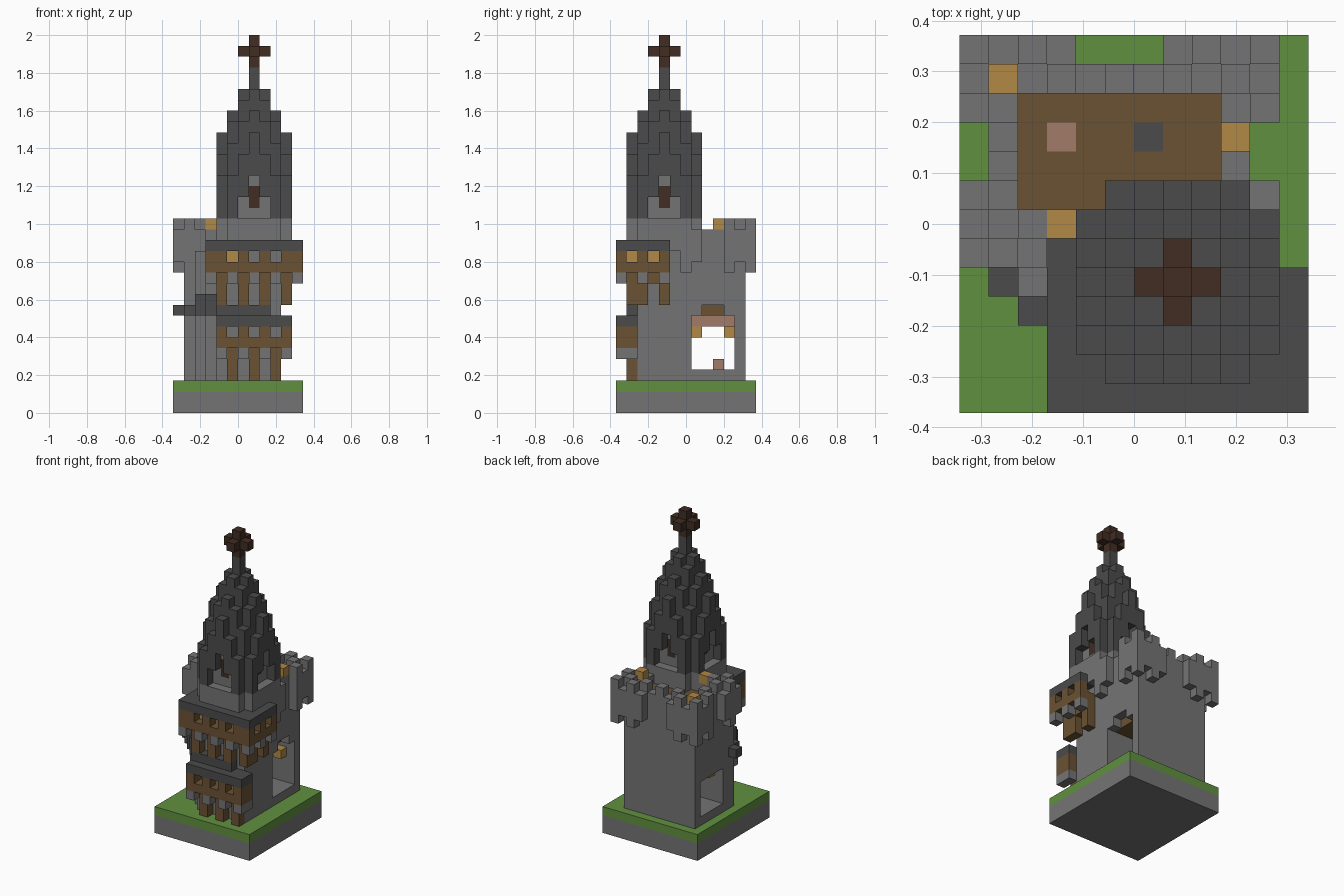
import bpy
import bmesh
from mathutils import Vector

cube = bpy.data.objects.get("Cube")
if cube:
    bpy.data.objects.remove(cube, do_unlink=True)

UNIT = 2 / 35
ORIGIN = Vector((-6 * UNIT, -6.5 * UNIT, 0))

COLOURS = {
    "stone_grey": (0.175, 0.175, 0.175),
    "slate_dark": (0.07, 0.07, 0.07),
    "grass_green": (0.12, 0.28, 0.05),
    "timber_brown": (0.145, 0.085, 0.033),
    "lamp_gold": (0.44, 0.25, 0.06),
    "dark_wood": (0.053, 0.026, 0.017),
    "clay_pink": (0.36, 0.2, 0.14),
}

PARTS = {
    "base_slab": "stone_grey",
    "lawn": "grass_green",
    "tower_wall": "stone_grey",
    "battlements": "stone_grey",
    "turret": "stone_grey",
    "corbels": "stone_grey",
    "spire": "slate_dark",
    "balcony_roofs": "slate_dark",
    "chimney": "slate_dark",
    "tower_deck": "timber_brown",
    "balcony_rails": "timber_brown",
    "balcony_struts": "timber_brown",
    "lamps": "lamp_gold",
    "finial_cross": "dark_wood",
    "spire_windows": "dark_wood",
    "clay_trim": "clay_pink",
}

cells = {}


def span(v):
    return range(v[0], v[1] + 1) if isinstance(v, tuple) else (v,)


def fill(part, xs, ys, zs):
    """Fill an inclusive range of blocks; a part of None carves them away."""
    for x in span(xs):
        for y in span(ys):
            for z in span(zs):
                if part:
                    cells[x, y, z] = part
                else:
                    cells.pop((x, y, z), None)


# Ground
fill("base_slab", (0, 11), (0, 12), (0, 1))
fill("lawn", (0, 11), (0, 12), 2)

# Main tower with a stepped front left corner
for x in range(1, 10):
    front = max(2, 6 - x)
    fill("tower_wall", x, (front, 11), (3, 14))
    fill("tower_wall", x, (5, 11), (15, 16))

# Hollow room with an archway on each side
fill(None, (2, 8), (7, 10), (4, 8))
fill(None, 1, (7, 10), (4, 7))
fill(None, 9, (7, 10), (4, 8))
fill(None, 9, (8, 9), 9)
fill("tower_deck", (2, 8), (7, 10), 9)
fill("clay_trim", 2, (7, 10), 8)
fill("clay_trim", 3, 9, 4)
fill("lamps", 8, 10, 7)
fill("lamps", 2, (7, 10), 7)
fill(None, 2, (8, 9), 7)

# Sunken roof deck
fill(None, (2, 8), (7, 10), (16, 17))
fill("tower_deck", (2, 8), (7, 10), 15)
fill("clay_trim", 3, 9, 15)
fill("chimney", 6, 9, 15)

# Overhanging corners and alternating merlons
corners = [(0, y) for y in (5, 6, 7, 10, 11, 12)]
corners += [(10, y) for y in (6, 7, 10, 11)]
corners += [(x, 12) for x in (1, 2, 3, 7, 8, 9, 10)]
for x, y in corners:
    fill("battlements", x, y, (13 + (x + y) % 2, 16))
rim = corners + [(x, y) for x in range(1, 10) for y in range(5, 12)
                 if x in (1, 9) or y in (5, 6, 11)]
for x, y in rim:
    if (x + y) % 2 == 0:
        fill("battlements", x, y, 17)

# Round turret below the spire
for x in range(4, 11):
    for y in range(1, 8):
        if abs(x - 7) + abs(y - 4) < 6:
            fill("turret", x, y, (16, 17))

# Upper balcony: rail with gaps, corbels, struts and roof
fill("balcony_rails", (3, 11), 0, (13, 14))
for x in (3, 11):
    fill("balcony_rails", x, (0, 4), (13, 14))
    for y in (1, 3):
        fill(None, x, y, 14)
    for y in (0, 2, 4):
        fill("corbels", x, y, 12)
fill("balcony_rails", (4, 10), 1, 13)
fill("balcony_rails", 10, (1, 4), 13)
for x in (5, 7, 9):
    fill(None, x, 0, 14)
    fill("corbels", x, 0, 12)
fill("balcony_struts", (4, 10), 1, 12)
fill("balcony_struts", 10, (1, 4), 12)
for x in (4, 6, 8, 10):
    fill("balcony_struts", x, 1, (10, 11))
for y in (2, 4):
    fill("balcony_struts", 10, y, (10, 11))
fill("lamps", 5, 1, 14)
fill("lamps", 10, 3, 14)
fill(None, 3, 5, (15, 17))
fill("balcony_roofs", (3, 11), (0, 4), 15)
fill("balcony_roofs", 3, 5, 15)
fill("turret", (4, 10), 5, 15)

# Lower balcony
fill("balcony_rails", (4, 10), 0, (6, 7))
fill("balcony_rails", (4, 10), 1, 6)
for x in (4, 10):
    fill("balcony_rails", x, 1, 7)
for x in (5, 7, 9):
    fill(None, x, 0, 7)
    fill("balcony_struts", x, 1, (3, 5))
for x in (4, 6, 8, 10):
    fill("corbels", x, (0, 1), 5)
fill("balcony_roofs", (4, 10), (0, 1), 8)
fill("balcony_roofs", (4, 8), 1, 9)

# Awning that follows the stepped corner
for x in range(4):
    fill("balcony_roofs", x, 5 - x, 9)
fill("balcony_roofs", 2, 3, 10)
fill("balcony_roofs", 3, 2, 10)

# Spire: column tops fall away from the centre
TOPS = {(0, 0): 31, (1, 0): 29, (1, 1): 28, (2, 0): 27, (2, 1): 26,
        (2, 2): 24, (3, 0): 25, (3, 1): 23, (3, 2): 21}
for dx in range(-3, 4):
    for dy in range(-3, 4):
        far, near = sorted((abs(dx), abs(dy)), reverse=True)
        if (far, near) not in TOPS:
            continue
        x, y = 7 + dx, 4 + dy
        bottom = 18
        if far == 3:
            bottom += (4, 2, 0)[near]
        fill("spire", x, y, (bottom, TOPS[far, near]))
        # Gabled window in the middle of each side
        if far == 2 and near < 2:
            fill("turret", x, y, (18, 21 if near == 0 else 19))
            if near == 0:
                fill("spire_windows", x, y, (19, 20))

# Cross on top
fill("finial_cross", 7, 4, (32, 34))
fill("finial_cross", (6, 8), 4, 33)
fill("finial_cross", 7, (3, 5), 33)

# Lamps on the battlements
for x, y in ((1, 11), (9, 9), (3, 6)):
    fill("lamps", x, y, 17)


def make_material(name, rgb):
    mat = bpy.data.materials.new(name)
    mat.use_nodes = True
    mat.diffuse_color = (*rgb, 1)
    mat.node_tree.nodes["Principled BSDF"].inputs["Base Color"].default_value = (*rgb, 1)
    return mat


def build_part(name, material):
    """Join the blocks of one part, keeping only the exposed faces."""
    bm = bmesh.new()
    for cell in [c for c, part in cells.items() if part == name]:
        centre = Vector(cell) + Vector((0.5, 0.5, 0.5))
        for axis in range(3):
            for sign in (-1, 1):
                normal = Vector((0, 0, 0))
                normal[axis] = sign
                if tuple(int(v) for v in Vector(cell) + normal) in cells:
                    continue
                u = Vector((0, 0, 0))
                u[(axis + 1) % 3] = 0.5
                v = normal.cross(u)
                mid = centre + normal / 2
                ring = (mid - u - v, mid + u - v, mid + u + v, mid - u + v)
                bm.faces.new([bm.verts.new(ORIGIN + p * UNIT) for p in ring])
    bmesh.ops.remove_doubles(bm, verts=bm.verts, dist=UNIT / 100)
    mesh = bpy.data.meshes.new(name)
    bm.to_mesh(mesh)
    bm.free()
    mesh.materials.append(material)
    bpy.context.collection.objects.link(bpy.data.objects.new(name, mesh))


materials = {name: make_material(name, rgb) for name, rgb in COLOURS.items()}
for part, colour in PARTS.items():
    build_part(part, materials[colour])
